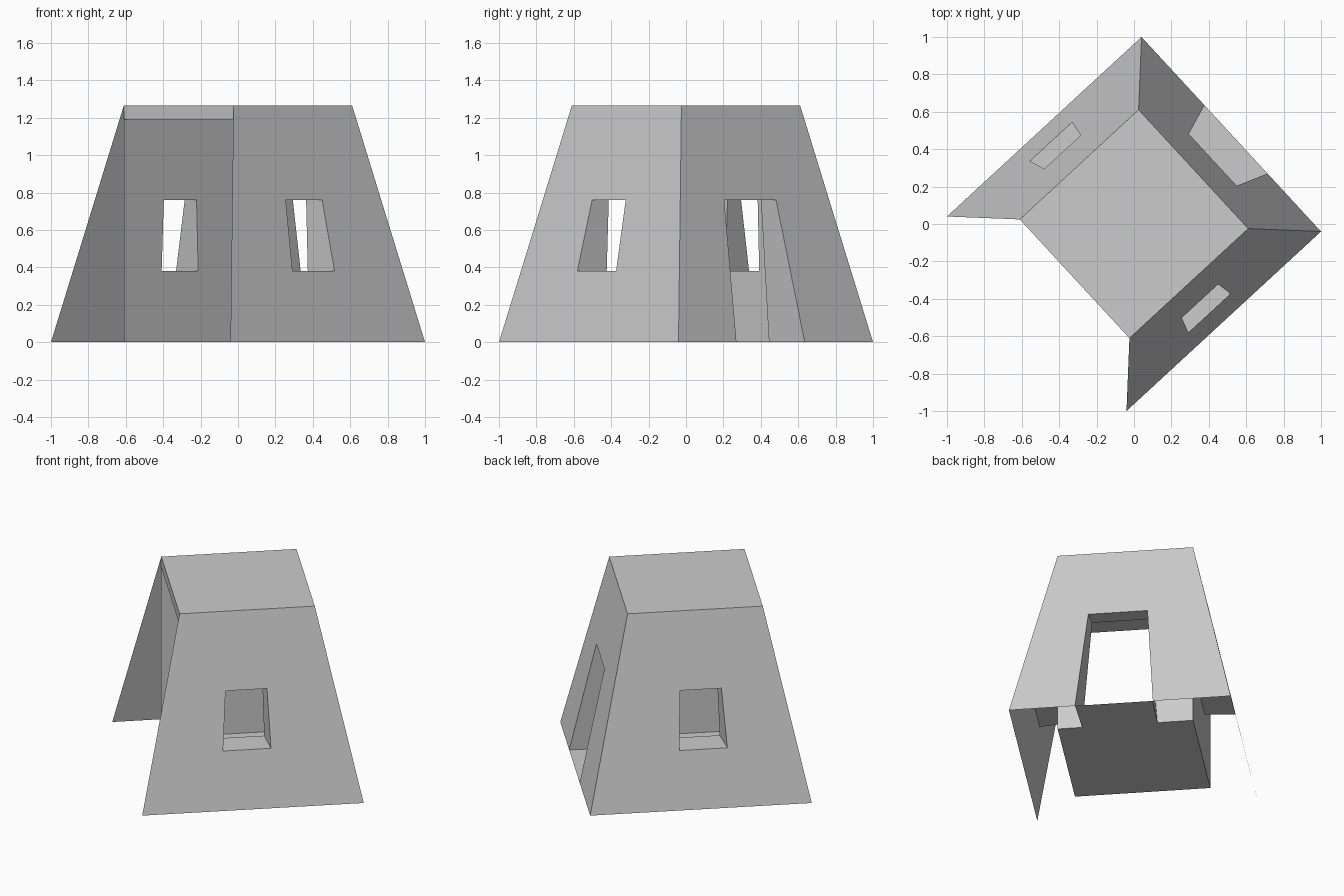
import bpy
from math import radians, sin, cos

if "Cube" in bpy.data.objects:
    bpy.data.objects.remove(bpy.data.objects["Cube"])

HEIGHT = 1.265      # roof top
CEILING = 1.19      # underside of roof
BASE = 0.7076       # half width at the ground
ROOM = 0.432        # half width of roof and inner room
YAW = 42.7          # heading of the door wall


def make(name, verts, faces):
    mesh = bpy.data.meshes.new(name)
    mesh.from_pydata(verts, [], faces)
    mesh.update()
    obj = bpy.data.objects.new(name, mesh)
    bpy.context.collection.objects.link(obj)
    return obj


def place(angle, s, d, z):
    """Point at distance d along the wall normal and s along the wall."""
    a = radians(angle)
    return (d * cos(a) - s * sin(a), d * sin(a) + s * cos(a), z)


def half(z):
    return BASE + (ROOM - BASE) * z / HEIGHT


def wall(name, angle, outer, inner, z0, z1, door=False):
    """Sloped outer skin and upright inner skin joined by an opening.
    outer / inner = (bottom left, bottom right, top right, top left) offsets."""
    hz = (z0, z0, z1, z1)
    verts = [place(angle, s, half(z), z) for s, z in
             ((-BASE, 0), (BASE, 0), (ROOM, HEIGHT), (-ROOM, HEIGHT))]
    verts += [place(angle, s, half(z), z) for s, z in zip(outer, hz)]
    verts += [place(angle, s, ROOM, z) for s, z in
              ((-ROOM, 0), (ROOM, 0), (ROOM, CEILING), (-ROOM, CEILING))]
    verts += [place(angle, s, ROOM, z) for s, z in zip(inner, hz)]
    faces = []
    for i in range(4):
        j = (i + 1) % 4
        # a door reaches the ground, so there is no skin below it
        if not (door and i == 0):
            faces.append((i, j, 4 + j, 4 + i))
            faces.append((8 + j, 8 + i, 12 + i, 12 + j))
        faces.append((4 + i, 4 + j, 12 + j, 12 + i))   # reveal
    return make(name, verts, faces)


# Three walls; the front-left side stays open
wall("door_wall", YAW, (-0.286, 0.211, 0.155, -0.222),
     (-0.275, 0.205, 0.147, -0.212), 0, 0.76, door=True)
wall("right_window_wall", YAW - 90, (-0.18, 0.126, 0.112, -0.153),
     (-0.157, 0.109, 0.097, -0.141), 0.38, 0.76)
wall("left_window_wall", YAW + 90, (-0.126, 0.18, 0.153, -0.112),
     (-0.109, 0.157, 0.141, -0.097), 0.38, 0.76)

# Roof slab and floor sheet
corners = [(-ROOM, -ROOM), (ROOM, -ROOM), (ROOM, ROOM), (-ROOM, ROOM)]
make("roof", [place(YAW, s, d, z) for z in (HEIGHT, CEILING) for d, s in corners],
     [(0, 1, 2, 3), (7, 6, 5, 4)] +
     [(i, 4 + i, 4 + (i + 1) % 4, (i + 1) % 4) for i in range(4)])
make("floor", [place(YAW, s, d, 0) for d, s in corners], [(0, 1, 2, 3)])
